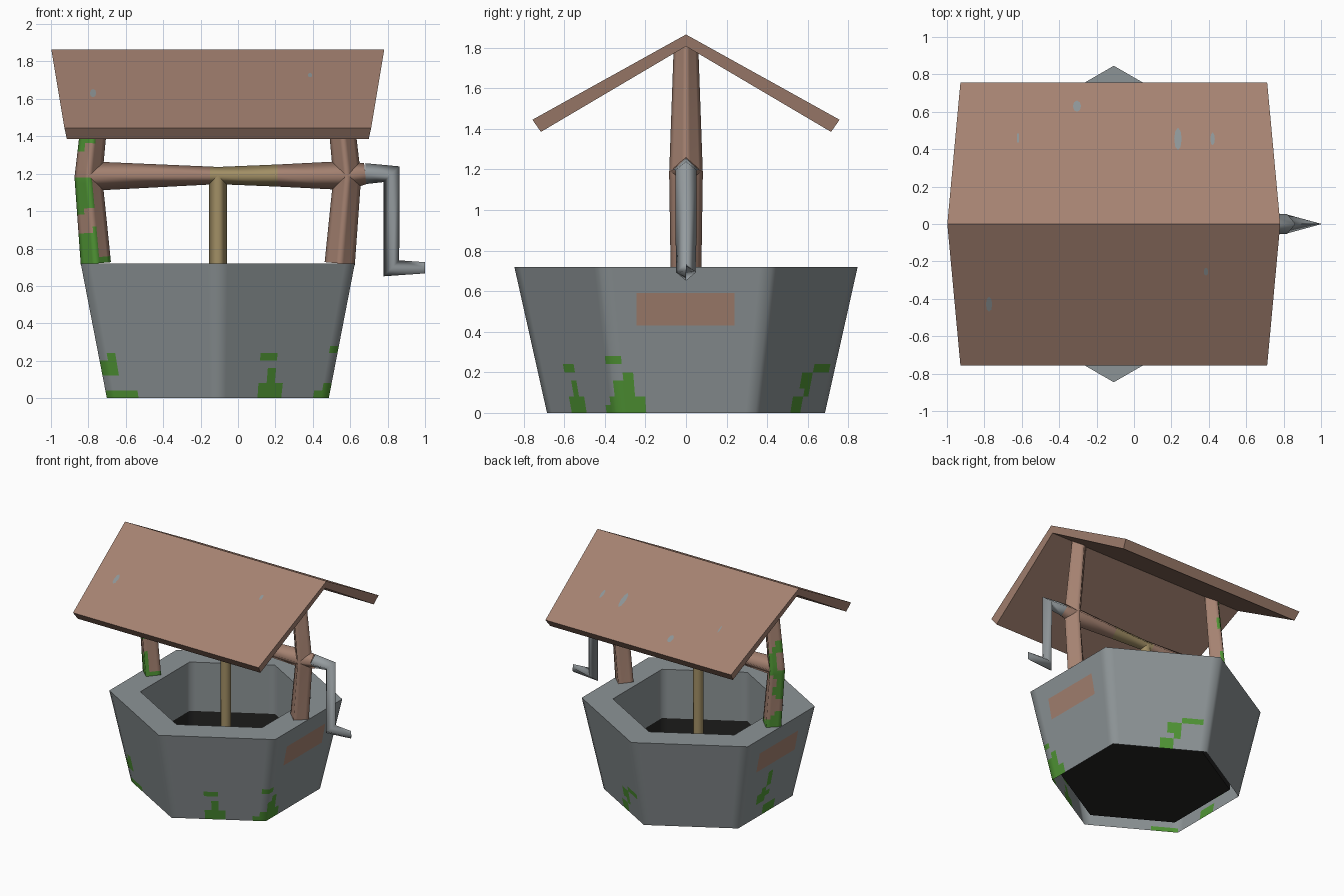
import bpy, bmesh, math
from mathutils import Vector, noise

if "Cube" in bpy.data.objects:
    bpy.data.objects.remove(bpy.data.objects["Cube"])

CX = -0.108                      # centre of the well in x


def material(name, rgb):
    m = bpy.data.materials.new(name)
    m.diffuse_color = (*rgb, 1)
    m.use_nodes = True
    m.node_tree.nodes["Principled BSDF"].inputs["Base Color"].default_value = m.diffuse_color
    return m


STONE = material("grey_stone", (0.265, 0.295, 0.305))
WOOD = material("brown_wood", (0.376, 0.223, 0.165))
ROPE = material("tan_rope", (0.36, 0.275, 0.13))
MOSS = material("green_moss", (0.08, 0.30, 0.035))
DARK = material("black_depth", (0.018, 0.018, 0.017))
METAL = material("grey_metal", (0.30, 0.33, 0.345))


def finish(bm, name, mats, rule=None, angle=30):
    """Turn a bmesh into an object, colouring faces by a rule on their centre."""
    bmesh.ops.remove_doubles(bm, verts=bm.verts, dist=1e-5)
    bmesh.ops.recalc_face_normals(bm, faces=bm.faces)
    for f in bm.faces:
        f.smooth = True
        if rule:
            f.material_index = rule(f.calc_center_median())
    me = bpy.data.meshes.new(name)
    bm.to_mesh(me)
    bm.free()
    for m in mats:
        me.materials.append(m)
    me.set_sharp_from_angle(angle=math.radians(angle))
    ob = bpy.data.objects.new(name, me)
    bpy.context.collection.objects.link(ob)
    return ob


def loft(bm, rings):
    """Join closed rings of points with quads."""
    vs = [[bm.verts.new(p) for p in r] for r in rings]
    n = len(vs[0])
    for a, b in zip(vs, vs[1:]):
        for i in range(n):
            q = [a[i], a[(i + 1) % n], b[(i + 1) % n], b[i]]
            bm.faces.new(q)
    return vs


def polygon(r, z, sides=6, cuts=1):
    """Polygon with corners on +-y, each side cut into equal pieces."""
    c = [Vector((CX + r * math.cos(math.pi / 2 + k * math.tau / sides),
                 r * math.sin(math.pi / 2 + k * math.tau / sides), z)) for k in range(sides)]
    return [c[k].lerp(c[(k + 1) % sides], j / cuts) for k in range(sides) for j in range(cuts)]


def tube(name, pts, mats, rule=None, steps=1, cuts=1):
    """Four-sided diamond tube along points (x, z, in-plane radius, y radius), mitred."""
    P = [Vector((p[0], 0, p[1])) for p in pts]
    rings = []
    for i, p in enumerate(P):
        d0 = (p - P[i - 1]).normalized() if i else (P[1] - p).normalized()
        d1 = (P[i + 1] - p).normalized() if i < len(P) - 1 else d0
        t = (d0 + d1).normalized()
        side = Vector((t.z, 0, -t.x)) * pts[i][2] / max(t.dot(d0), 0.3)
        up = Vector((0, pts[i][3], 0))
        c = [p + side, p + up, p - side, p - up]
        rings.append([c[k].lerp(c[(k + 1) % 4], j / cuts) for k in range(4) for j in range(cuts)])
    fine = [[a.lerp(b, s / steps) for a, b in zip(r0, r1)]
            for r0, r1 in zip(rings, rings[1:]) for s in range(steps)] + [rings[-1]]
    bm = bmesh.new()
    loft(bm, fine)
    return finish(bm, name, mats, rule, 100)


# Basin: tapered six-sided wall, flat rim, straight shaft and dark floor
CUTS, ROWS = 14, 18
blobs = [  # moss patches: x, y, z, width, height
    (-.62, -.38, .02, .09, .04), (-.68, -.38, .18, .05, .06),
    (.17, -.53, .03, .08, .05), (.16, -.55, .12, .03, .10), (.16, -.56, .22, .05, .03),
    (.48, -.29, .03, .12, .05), (.50, -.30, .12, .05, .08), (.52, -.38, .26, .04, .03),
    (.15, .54, .03, .06, .05), (.10, .60, .14, .05, .08), (.02, .66, .22, .08, .04),
    (-.73, .02, .31, .05, .08), (-.72, .08, .18, .07, .06), (-.70, -.02, .04, .09, .06),
]


def basin_rule(c):
    r = math.hypot(c.x - CX, c.y)
    apothem = max(abs((c.x - CX) * math.cos(a) + c.y * math.sin(a))
                  for a in (0, math.pi / 3, -math.pi / 3))
    if apothem < 0.545:                                   # shaft and floor
        return 2 if c.z < 0.33 else 0
    if c.z < 0.7 and r > 0.55:
        for x, y, z, w, h in blobs:
            if ((c.x - x) ** 2 + (c.y - y) ** 2) / w ** 2 + ((c.z - z) / h) ** 2 < 1:
                return 1
    return 0


bm = bmesh.new()
outer = [polygon(0.685 + 0.161 * i / ROWS, 0.72 * i / ROWS, cuts=CUTS) for i in range(ROWS + 1)]
inner = [polygon(0.62, z, cuts=CUTS) for z in (0.72, 0.33, 0.05)]
rings = loft(bm, outer + inner)
bm.faces.new(rings[-1])
finish(bm, "basin", [STONE, MOSS, DARK], basin_rule, 65)

# Wooden plates on the two side walls
for s, side in ((1, "right"), (-1, "left")):
    bm = bmesh.new()
    pts = []
    for z, y in ((.43, -.245), (.43, .24), (.59, .24), (.59, -.245)):
        pts.append(bm.verts.new((CX + s * (0.5932 + 0.1395 * z / .72 + 0.004), y, z)))
    bm.faces.new(pts if s > 0 else pts[::-1])
    ob = finish(bm, side + "_wall_plate", [WOOD])
    # keep the plate facing outwards
    if ob.data.polygons[0].normal.x * s < 0:
        ob.data.flip_normals()

# Bent posts, the left one mossy on its outer side


def post_rule(c):
    if c.x > CX:
        return 0
    centre = -0.76 - 0.04 * (1 - abs(c.z - 1.18) / 0.5)
    n = noise.noise(Vector((c.x * 9, c.y * 9, c.z * 7)))
    return 1 if (c.x < centre + 0.02 and n > -0.08) or c.z < 0.75 else 0


for s, side in ((-1, "left"), (1, "right")):
    path = [(CX + s * x, z, r, ry) for x, z, r, ry in
            ((.652, .72, .081, .076), (.692, 1.18, .074, .083), (.625, 1.82, .066, .06))]
    tube(side + "_post", path, [WOOD, MOSS], post_rule, steps=14, cuts=4)

# Beam with rope wound round its middle
tube("beam", [(-.80, 1.187, .079, .079), (-.15, 1.19, .048, .048), (CX, 1.19, .046, .046),
              (.21, 1.19, .059, .059), (.584, 1.19, .078, .078), (.68, 1.2, .056, .06)],
     [WOOD, ROPE], lambda c: 1 if -.15 < c.x < .21 else 0)
tube("hanging_rope", [(CX, 1.19, .048, .048), (CX, .05, .048, .048)], [ROPE])

# Crank: arm, drop and a handle that narrows to an upright edge
tube("crank", [(.68, 1.2, .056, .06), (.82, 1.197, .043, .052),
               (.82, .694, .042, .05), (1.0, .697, .03, .001)], [METAL])

# Gabled roof: chevron profile (y, z, half length), longer at the ridge
profile = [(0, 1.865, .89), (.757, 1.445, .82), (.715, 1.385, .807),
           (0, 1.807, .877), (-.715, 1.385, .807), (-.757, 1.445, .82)]
bm = bmesh.new()
ends = loft(bm, [[(CX + s * h, y, z) for y, z, h in profile] for s in (-1, 1)])
for e in ends:
    bm.faces.new(e[0:4])
    bm.faces.new([e[0], e[3], e[4], e[5]])
finish(bm, "roof", [WOOD], angle=20)

# Worn grey flecks lying on the roof
for i, (x, y, w, h) in enumerate(((-.305, .63, .022, .03), (.235, .455, .02, .06), (.42, .455, .012, .035),
                                  (-.62, .46, .006, .03), (-.775, -.43, .017, .04), (.385, -.255, .012, .022))):
    bm = bmesh.new()
    ring = []
    for k in range(8):
        a = k * math.tau / 8
        yy = y + h * math.sin(a)
        ring.append(bm.verts.new((x + w * math.cos(a), yy, 1.869 - 0.555 * abs(yy))))
    bm.faces.new(ring)
    ob = finish(bm, "roof_fleck_%d" % (i + 1), [STONE])
    if ob.data.polygons[0].normal.z < 0:
        ob.data.flip_normals()
